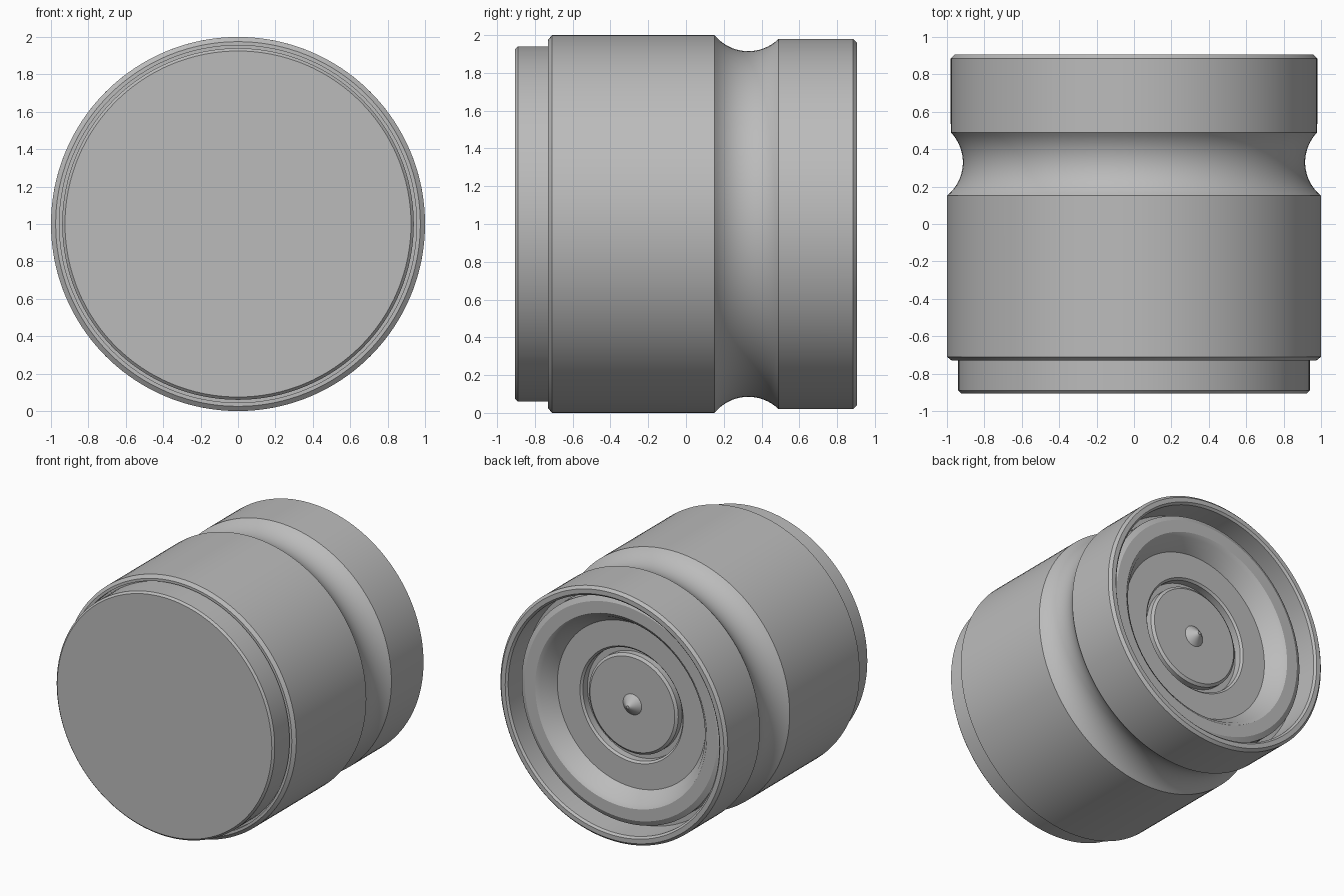
import bpy
import bmesh
import math

cube = bpy.data.objects.get("Cube")
if cube:
    bpy.data.objects.remove(cube, do_unlink=True)

SEGMENTS = 128

steel = bpy.data.materials.new("grey steel")
steel.use_nodes = True
colour = (0.5, 0.5, 0.5, 1)
steel.diffuse_color = colour
steel.node_tree.nodes["Principled BSDF"].inputs["Base Color"].default_value = colour


def arc(r, y, radius, start, end, steps=16):
    """Points (r, y) of a concave groove facing the axis."""
    angles = [start + (end - start) * i / steps for i in range(steps + 1)]
    return [(r - radius * math.cos(a), y + radius * math.sin(a)) for a in angles]


def lathe(name, profile, closed=False):
    """Turn a profile of (radius, y) points around the y axis at z = 1."""
    bm = bmesh.new()
    rings = []
    for r, y in profile:
        if r == 0:
            rings.append([bm.verts.new((0, y, 1))] * SEGMENTS)
        else:
            turn = [2 * math.pi * i / SEGMENTS for i in range(SEGMENTS)]
            rings.append([bm.verts.new((r * math.cos(t), y, 1 + r * math.sin(t)))
                          for t in turn])
    pairs = list(zip(rings, rings[1:]))
    if closed:
        pairs.append((rings[-1], rings[0]))
    for a, b in pairs:
        for i in range(SEGMENTS):
            j = (i + 1) % SEGMENTS
            corners = list(dict.fromkeys((a[i], a[j], b[j], b[i])))
            bm.faces.new(corners)
    bmesh.ops.recalc_face_normals(bm, faces=bm.faces)
    mesh = bpy.data.meshes.new(name)
    bm.to_mesh(mesh)
    bm.free()
    mesh.materials.append(steel)
    obj = bpy.data.objects.new(name, mesh)
    bpy.context.collection.objects.link(obj)
    bpy.ops.object.select_all(action="DESELECT")
    obj.select_set(True)
    bpy.context.view_layer.objects.active = obj
    bpy.ops.object.shade_smooth_by_angle(angle=math.radians(25))
    return obj


# Outer sleeve with chamfered ends and a round groove
lathe("housing",
      [(0.8, -0.69), (0.955, -0.69), (0.955, -0.73), (0.975, -0.73), (1, -0.71)]
      + arc(1.145, 0.33, 0.23, -0.889, 0.769)
      + [(0.98, 0.885), (0.96, 0.905), (0.925, 0.905), (0.91, 0.89),
         (0.91, 0.68), (0.8, 0.68)], closed=True)

# Flat front face, slightly narrower than the sleeve
lathe("front_cap", [(0, -0.905), (0.925, -0.905), (0.94, -0.89),
                    (0.94, -0.67), (0, -0.67)])

# Raised ring inside the back rim, tapering down to the recess floor
lathe("inner_ring", [(0.87, 0.6), (0.87, 0.78), (0.83, 0.8), (0.74, 0.8),
                     (0.71, 0.78), (0.64, 0.67), (0.64, 0.6)], closed=True)

# Recess floor with a groove around the central disc and a small pointed tip
lathe("recess_floor", [(0, 0.72), (0.012, 0.72), (0.08, 0.66), (0.365, 0.66),
                       (0.385, 0.645), (0.385, 0.6), (0.43, 0.6), (0.43, 0.655),
                       (0.445, 0.67), (0.66, 0.67), (0.66, 0.5), (0, 0.5)])
